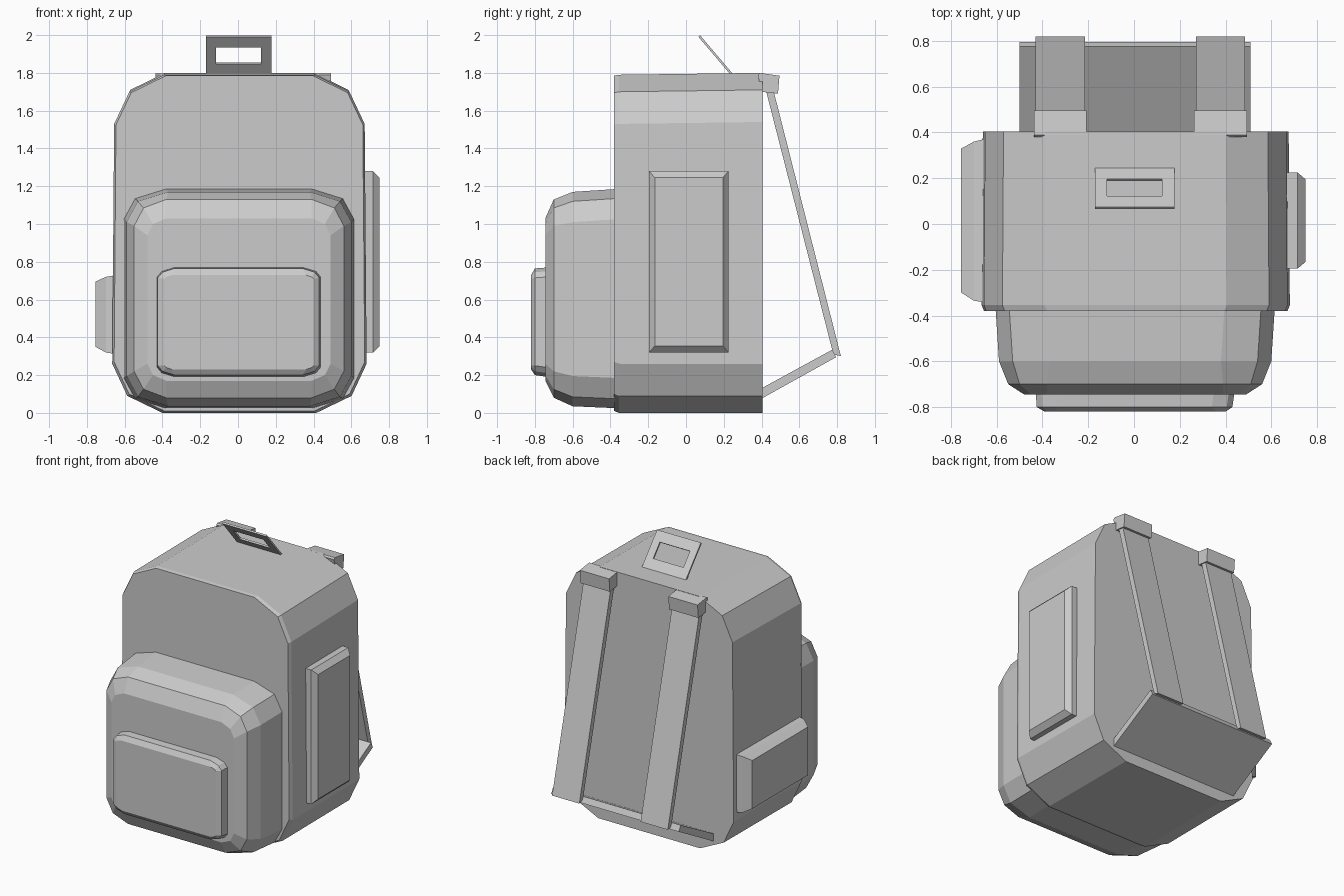
import bpy, bmesh
from mathutils import Vector

if "Cube" in bpy.data.objects:
    bpy.data.objects.remove(bpy.data.objects["Cube"])


def finish(name, bm):
    bmesh.ops.recalc_face_normals(bm, faces=bm.faces)
    mesh = bpy.data.meshes.new(name)
    bm.to_mesh(mesh)
    bm.free()
    ob = bpy.data.objects.new(name, mesh)
    bpy.context.collection.objects.link(ob)
    return ob


def ring(u0, u1, v0, v1, cuts):
    """Rectangle whose corners are cut by (du, dv) offsets, listed side to top."""
    pts = [(u1 - a, v1 - b) for a, b in cuts]
    pts += [(u0 + a, v1 - b) for a, b in reversed(cuts)]
    pts += [(u0 + a, v0 + b) for a, b in cuts]
    pts += [(u1 - a, v0 + b) for a, b in reversed(cuts)]
    return pts


def loft(name, sections, place):
    """Closed solid through sections (depth, outline)."""
    bm = bmesh.new()
    loops = [[bm.verts.new(place(u, v, d)) for u, v in pts] for d, pts in sections]
    n = len(loops[0])
    for a, b in zip(loops, loops[1:]):
        for i in range(n):
            j = (i + 1) % n
            bm.faces.new((a[i], a[j], b[j], b[i]))
    bm.faces.new(loops[0])
    bm.faces.new(loops[-1])
    return finish(name, bm)


def front(u, v, d):
    return (u, d, v)


def side(u, v, d):
    return (d, u, v)


# Main body: chamfered outline with a thin bevel at the front rim
big = [(0, .26), (.08, .09), (.265, 0)]


def body_place(u, v, d):
    return (u * (1.0 + 0.012 * (1 - v)), d, v)


loft("main_body", [
    (0.405, ring(-.655, .67, 0, 1.80, big)),
    (-0.355, ring(-.66, .675, 0, 1.79, big)),
    (-0.38, ring(-.65, .665, .01, 1.785, big)),
], body_place)

# Large front pocket, rounding over towards the front
mid = [(0, .16), (.06, .05), (.22, 0)]
loft("front_pocket", [
    (-0.37, ring(-.605, .615, .025, 1.185, mid)),
    (-0.60, ring(-.59, .60, .035, 1.17, mid)),
    (-0.70, ring(-.55, .56, .08, 1.13, [(0, .14), (.05, .045), (.17, 0)])),
    (-0.745, ring(-.48, .49, .17, 1.03, [(0, .09), (.03, .03), (.10, 0)])),
], front)

# Small pocket on the large pocket
small = [(0, .05), (.025, .02), (.09, 0)]
loft("small_pocket", [
    (-0.73, ring(-.43, .44, .19, .77, small)),
    (-0.80, ring(-.425, .43, .20, .765, small)),
    (-0.82, ring(-.39, .40, .23, .73, [(0, .02), (.01, .01), (.04, 0)])),
], front)

# Tall pocket on the right, wide low pocket on the left
square = [(0, 0)]
loft("right_side_pocket", [
    (.65, ring(-.195, .225, .32, 1.28, square)),
    (.715, ring(-.195, .225, .32, 1.28, square)),
    (.75, ring(-.165, .195, .355, 1.245, square)),
], side)
loft("left_side_pocket", [
    (-.64, ring(-.345, .375, .31, .73, square)),
    (-.70, ring(-.335, .36, .32, .72, square)),
    (-.755, ring(-.30, .33, .35, .695, square)),
], side)

# Shoulder straps with folded top anchors
strap = [(.42, 1.72), (.46, 1.72), (.82, .30), (.78, .31)]
anchor = [(.38, 1.79), (.39, 1.80), (.495, 1.785), (.487, 1.69), (.40, 1.70)]
for label, x0, x1 in (("left", -.43, -.215), ("right", .27, .485)):
    loft(label + "_strap", [(x0, strap), (x1, strap)], side)
    loft(label + "_strap_anchor", [(x0 - .008, anchor), (x1 + .008, anchor)], side)

# Broad flap joining the strap ends to the bottom of the back
flap = [(.39, .125), (.775, .335), (.795, .295), (.39, .07)]
loft("lower_strap_flap", [(-.50, flap), (.51, flap)], side)

# Leaning grab handle: a flat frame given thickness
bm = bmesh.new()


def on_plane(x, t):
    return bm.verts.new(Vector((x, .24 - .17 * t, 1.795 + .20 * t)))


outer = [on_plane(*p) for p in ((-.17, -.03), (.177, -.03), (.177, 1), (-.17, 1))]
inner = [on_plane(*p) for p in ((-.117, .28), (.122, .28), (.122, .72), (-.117, .72))]
for i in range(4):
    j = (i + 1) % 4
    bm.faces.new((outer[i], outer[j], inner[j], inner[i]))
handle = finish("grab_handle", bm)
mod = handle.modifiers.new("thickness", 'SOLIDIFY')
mod.thickness = .012
mod.offset = 0
